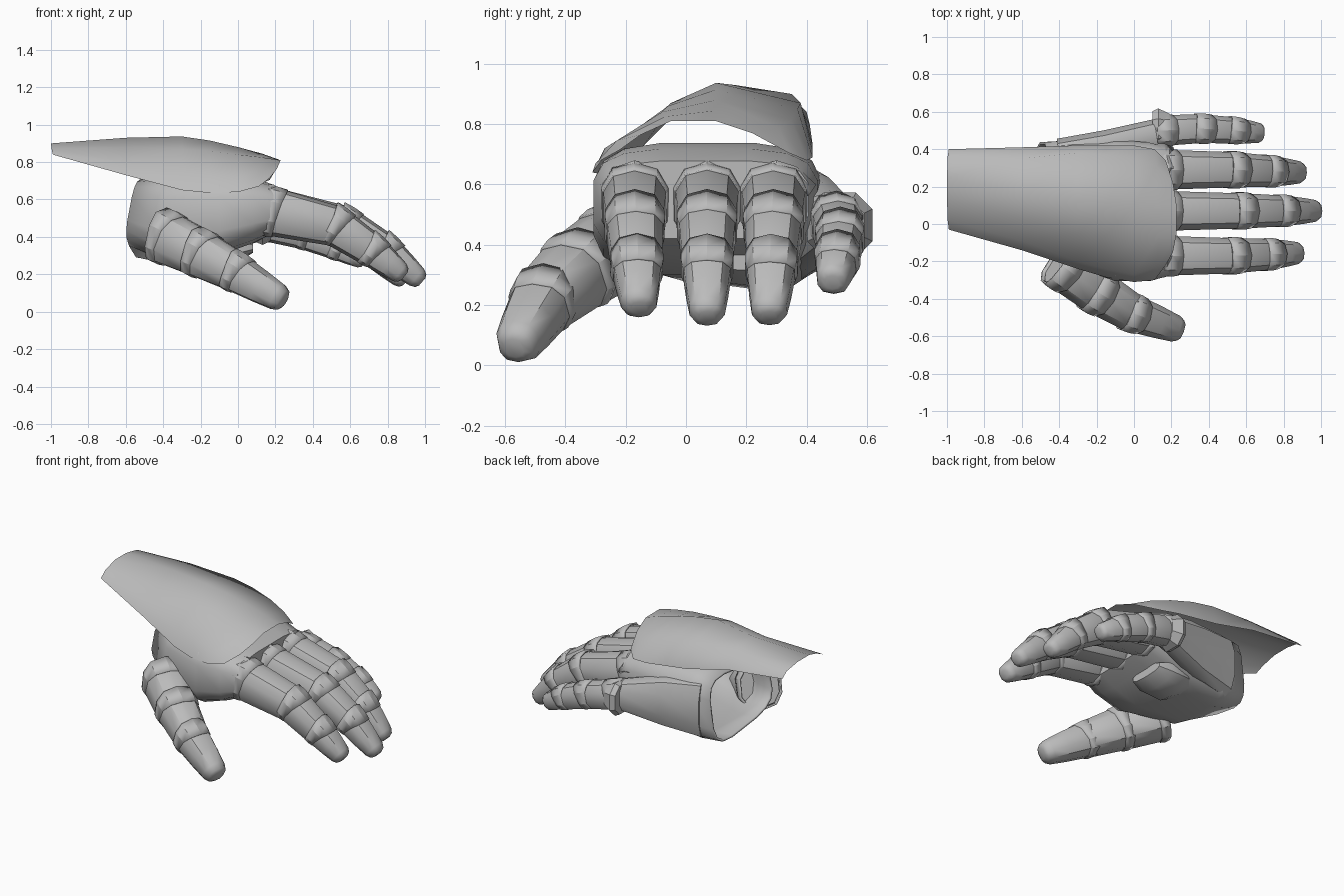
import bpy, bmesh, math
from mathutils import Vector

cube = bpy.data.objects.get("Cube")
if cube:
    bpy.data.objects.remove(cube)

steel = bpy.data.materials.new("plain steel grey")
steel.use_nodes = True
steel.diffuse_color = (0.5, 0.5, 0.5, 1)
steel.node_tree.nodes["Principled BSDF"].inputs["Base Color"].default_value = (0.5, 0.5, 0.5, 1)


def skin(name, rings, closed=True, cap_start=True, cap_end=True, angle=40):
    """Join a row of point rings into one surface."""
    bm = bmesh.new()
    rows = [[bm.verts.new(p) for p in ring] for ring in rings]
    n = len(rows[0])
    for a, b in zip(rows, rows[1:]):
        for i in range(n if closed else n - 1):
            j = (i + 1) % n
            bm.faces.new((a[i], a[j], b[j], b[i]))
    if closed and cap_start:
        bm.faces.new(rows[0][::-1])
    if closed and cap_end:
        bm.faces.new(rows[-1])
    bmesh.ops.recalc_face_normals(bm, faces=bm.faces)
    mesh = bpy.data.meshes.new(name)
    bm.to_mesh(mesh)
    bm.free()
    mesh.materials.append(steel)
    obj = bpy.data.objects.new(name, mesh)
    bpy.context.collection.objects.link(obj)
    bpy.ops.object.select_all(action='DESELECT')
    bpy.context.view_layer.objects.active = obj
    obj.select_set(True)
    bpy.ops.object.shade_smooth_by_angle(angle=math.radians(angle))
    return obj


def thicken(obj, depth):
    mod = obj.modifiers.new("thickness", 'SOLIDIFY')
    mod.thickness = depth
    mod.offset = -1


def round_box(a, power):
    """Unit rounded-box outline point at an angle."""
    c, s = math.cos(a), math.sin(a)
    return math.copysign(abs(c) ** power, c), math.copysign(abs(s) ** power, s)


def ring(centre, along, wide, high, sides=10, crown=0.0):
    """Rounded-box ring across a direction; crown pushes its top forward."""
    t = along.normalized()
    side = Vector((0, 0, 1)).cross(t).normalized()
    up = t.cross(side)
    pts = []
    for k in range(sides):
        u, v = round_box(2 * math.pi * (k + 0.5) / sides, 0.8)
        pts.append(centre + side * (u * wide) + up * (v * high) + t * (crown * max(v, 0)))
    return pts


def digit(name, joints, sizes):
    """Straight plates along a bent path, with slim crowned cuffs on the joints."""
    joints = [Vector(j) for j in joints]
    last = len(joints) - 2
    for i, (a, b) in enumerate(zip(joints, joints[1:])):
        t = b - a
        w0, h0 = sizes[i]
        w1, h1 = sizes[i + 1]

        def at(f, k=1.0, crown=0.0):
            return ring(a + t * f, t, (w0 + (w1 - w0) * f) * k,
                        (h0 + (h1 - h0) * f) * k, crown=crown)
        if i < last:
            rows = [at(-0.06, 0.92), at(0.05), at(0.95), at(1.08, 0.9)]
        else:
            rows = [at(-0.06, 0.92), at(0.1), at(0.5, 1.03), at(0.85, 1.02),
                    at(0.96, 0.85), at(1.0, 0.5)]
        skin(f"{name}_plate_{i + 1}", rows)
        length = 0.03 / t.length
        cuff = [at(-length, 1.02, -0.03), at(0, 1.06), at(length, 1.03, 0.03)]
        thicken(skin(f"{name}_cuff_{i + 1}", cuff, cap_start=False, cap_end=False, angle=25), 0.012)


# Three long fingers share one arched profile, stretched to their own reach
for name, y, tip_y, reach, tip_z in (("index_finger", -0.17, -0.155, 0.89, 0.19),
                                     ("middle_finger", 0.07, 0.07, 0.985, 0.16),
                                     ("ring_finger", 0.29, 0.275, 0.9, 0.16)):
    span = reach - 0.18
    digit(name,
          [(0.18, y, 0.535), (0.18 + span * 0.48, y, 0.458),
           (0.18 + span * 0.76, (y + tip_y) / 2, 0.325), (reach, tip_y, tip_z)],
          [(0.11, 0.13), (0.098, 0.108), (0.085, 0.09), (0.055, 0.052)])

digit("little_finger",
      [(0.16, 0.5, 0.47), (0.36, 0.51, 0.42), (0.54, 0.5, 0.35), (0.685, 0.485, 0.275)],
      [(0.085, 0.095), (0.08, 0.088), (0.072, 0.078), (0.05, 0.05)])

digit("thumb",
      [(-0.38, -0.225, 0.395), (-0.2, -0.36, 0.31), (-0.01, -0.475, 0.21), (0.25, -0.57, 0.057)],
      [(0.135, 0.145), (0.125, 0.13), (0.105, 0.108), (0.068, 0.068)])

# Hollow hand body: a boxy sleeve with a slanted open wrist rim
# lower right x, left x, right y, left y, bottom, top, drop of the left lower corner
body = []
for xr, xl, y0, y1, z0, z1, drop in ((-0.61, -0.52, -0.07, 0.44, 0.32, 0.71, 0.075),
                                     (-0.42, -0.36, -0.2, 0.45, 0.265, 0.735, 0.03),
                                     (-0.1, -0.1, -0.31, 0.455, 0.3, 0.74, 0),
                                     (0.08, 0.08, -0.31, 0.44, 0.365, 0.72, 0),
                                     (0.19, 0.19, -0.28, 0.41, 0.42, 0.68, 0)):
    pts = []
    for k in range(16):
        u, v = round_box(2 * math.pi * (k + 0.5) / 16, 0.55)
        fy, fz = (u + 1) / 2, (v + 1) / 2
        lean = 0.06 * fz * (xl - xr) / 0.09
        pts.append((xr + (xl - xr) * fy + lean, y0 + (y1 - y0) * fy,
                    z0 + (z1 - z0) * fz - drop * u * (1 - fz)))
    body.append(pts)
thicken(skin("hand_body", body, cap_start=False), 0.015)

# Tapered guard that carries the little finger
run = Vector((0.62, 0.1, 0))
skin("outer_hand_guard", [ring(Vector(p), run, w, h) for p, w, h in (
    ((-0.4, 0.375, 0.48), 0.085, 0.2), ((-0.15, 0.415, 0.48), 0.09, 0.17),
    ((0.12, 0.48, 0.475), 0.085, 0.1))])

# Flared knuckle flange beside the little finger
X = Vector((1, 0, 0))
skin("little_knuckle_flange", [ring(Vector((x, 0.51, 0.465)), X, s, s, 8) for x, s in (
    (0.1, 0.1), (0.13, 0.115), (0.19, 0.085))], angle=20)

# Padded palm
skin("palm_pad", [ring(Vector((x, 0.21, 0.345)), X, w, h) for x, w, h in (
    (-0.2, 0.12, 0.05), (-0.12, 0.16, 0.09), (0.0, 0.16, 0.08), (0.08, 0.13, 0.03))])

# Pointed hoods over the knuckles
for name, y, half in (("index", -0.17, 0.11), ("middle", 0.07, 0.11), ("ring", 0.3, 0.125)):
    hood = []
    for x, lift, k_size in ((0.1, 0.02, 1), (0.19, 0.02, 1.05), (0.24, -0.01, 0.9)):
        hood.append([(x - abs(k) * 0.03, y + k * half * k_size, 0.66 + lift - 0.08 * k * k)
                     for k in (-1, -0.5, 0, 0.5, 1)])
    thicken(skin(f"{name}_knuckle_hood", hood, closed=False, angle=25), 0.015)

# Long arched shield over the back of the hand: x, bow of the row, right edge to left edge
shield = (
    (-1.0, -0.01, (-0.03, 0.84), (0.02, 0.87), (0.13, 0.9), (0.25, 0.9), (0.36, 0.88), (0.4, 0.84)),
    (-0.6, 0, (-0.14, 0.73), (-0.09, 0.8), (0.03, 0.88), (0.16, 0.93), (0.35, 0.9), (0.41, 0.8)),
    (-0.3, 0, (-0.24, 0.65), (-0.2, 0.74), (-0.05, 0.87), (0.1, 0.937), (0.38, 0.87), (0.42, 0.73)),
    (-0.15, 0, (-0.285, 0.635), (-0.24, 0.73), (-0.06, 0.86), (0.1, 0.915), (0.37, 0.85), (0.42, 0.71)),
    (0.0, 0, (-0.31, 0.64), (-0.27, 0.72), (-0.08, 0.84), (0.1, 0.88), (0.35, 0.815), (0.42, 0.69)),
    (0.13, 0.02, (-0.3, 0.67), (-0.23, 0.745), (-0.07, 0.825), (0.1, 0.845), (0.31, 0.785), (0.4, 0.68)),
    (0.23, 0.06, (-0.22, 0.715), (-0.15, 0.765), (-0.05, 0.81), (0.1, 0.81), (0.22, 0.77), (0.34, 0.705)))
skin("back_shield", [[(row[0] - row[1] * (k / 2.5 - 1) ** 2, y, z)
                      for k, (y, z) in enumerate(row[2:])] for row in shield],
     closed=False, angle=60)
